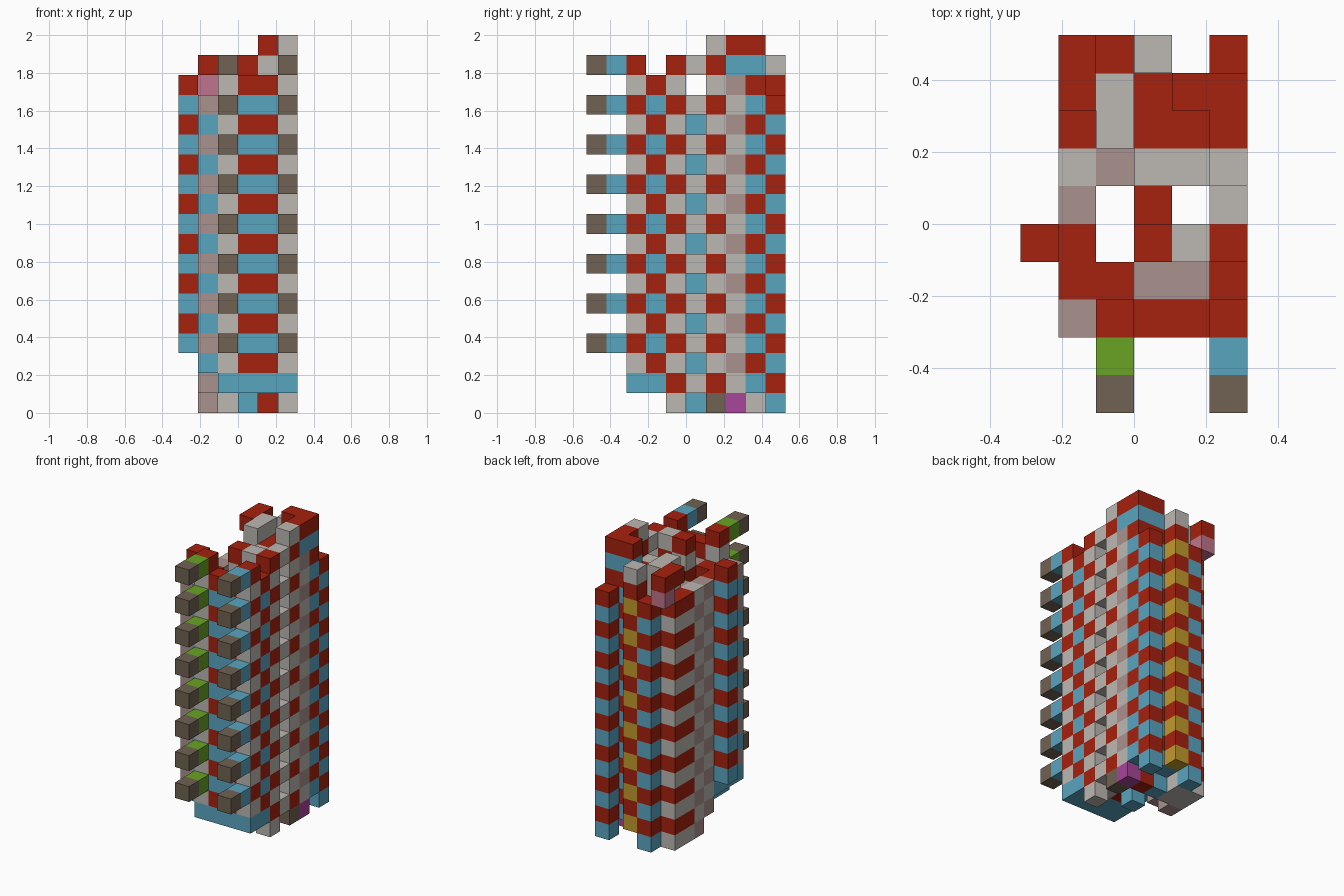
import bpy
import bmesh
from mathutils import Vector

if "Cube" in bpy.data.objects:
    bpy.data.objects.remove(bpy.data.objects["Cube"], do_unlink=True)

# Palette
PALETTE = {
    "red": "a6210e", "grey": "bcb8b3", "blue": "59a5c0",
    "brown": "706252", "mauve": "aa928e", "green": "68a322",
    "purple": "a8469b", "pink": "c0748c", "mustard": "c09a2c",
}


def linear(hex_code, at):
    v = int(hex_code[at:at + 2], 16) / 255
    return ((v + 0.055) / 1.055) ** 2.4


MATERIALS = {}
for title, code in PALETTE.items():
    m = bpy.data.materials.new(title)
    m.use_nodes = True
    rgba = tuple(linear(code, a) for a in (0, 2, 4)) + (1.0,)
    m.diffuse_color = rgba
    m.node_tree.nodes["Principled BSDF"].inputs["Base Color"].default_value = rgba
    MATERIALS[title] = m

CELL = 2 / 19
ORIGIN = Vector((-3, -5, 0))
blocks = {}   # grid cell -> (part name, colour)


def block(part, x, y, z, colour):
    blocks[(x, y, z)] = (part, colour)


def column(part, x, y, low, high, odd, even, step=1):
    """Stack of blocks whose colour alternates with the layer."""
    for z in range(low, high + 1, step):
        block(part, x, y, z, odd if z % 2 else even)


# Front pegs, on every second layer
for x, stem in ((2, "green"), (5, "blue")):
    column("front_peg_tips", x, 0, 3, 17, "brown", "brown", 2)
    column("front_peg_stems", x, 1, 3, 17, stem, stem, 2)

# Front wall
column("front_wall", 1, 2, 2, 15, "mauve", "blue")
column("front_wall", 2, 2, 2, 17, "red", "grey")
for x in (3, 4):
    column("front_wall", x, 2, 2, 16, "blue", "red")
    column("front_inner_wall", x, 3, 2, 15, "mauve", "red")
column("front_wall", 5, 2, 2, 17, "red", "grey")
column("front_inner_wall", 2, 3, 2, 15, "red", "grey")
for x in range(2, 6):
    for y in (2, 3):
        block("front_base", x, y, 1, "blue")

# Side wall on +x
column("left_wall", 5, 3, 2, 16, "blue", "red")
column("left_wall", 5, 4, 0, 17, "red", "grey")
column("left_wall_rungs", 5, 5, 1, 17, "grey", "grey", 2)
column("left_wall", 5, 6, 1, 18, "red", "grey")
column("left_wall", 5, 7, 1, 16, "grey", "mauve")
column("left_wall", 5, 8, 1, 16, "blue", "red")
column("back_left_post", 5, 9, 0, 15, "red", "blue")
block("left_foot", 5, 6, 0, "brown")
block("left_foot", 5, 7, 0, "purple")

# Raised corner on top of the +x wall
for y in (7, 8):
    block("top_corner", 5, y, 17, "blue")
    block("top_corner", 5, y, 18, "red")
block("top_corner", 4, 8, 18, "red")
block("top_corner", 4, 8, 17, "blue")

# Inner core
column("core", 3, 4, 1, 17, "red", "grey")
column("core", 4, 4, 1, 17, "grey", "red")
column("core", 3, 5, 0, 15, "red", "blue")
for x in (3, 4):
    column("core", x, 6, 1, 16, "red", "grey")
    column("core", x, 7, 1, 16, "blue", "red")
    column("core", x, 8, 1, 16, "blue", "red")
block("core", 4, 7, 0, "red")
block("core", 3, 7, 0, "blue")
column("core", 2, 6, 1, 15, "mauve", "grey")
for y in (7, 8):
    column("core", 2, y, 0, 17, "grey", "grey")

# Side wall on -x
for y in (3, 4):
    column("right_wall", 1, y, 2, 15, "red", "blue")
column("right_wall", 1, 5, 1, 15, "mauve", "grey")
column("right_wall", 1, 6, 0, 15, "grey", "mauve")
for y in (7, 8):
    column("right_wall", 1, y, 0, 15, "red", "grey")
column("right_outer_post", 0, 4, 3, 16, "blue", "red")

# Back wall
column("back_wall", 2, 9, 0, 15, "red", "blue")
column("back_wall", 3, 9, 1, 16, "mustard", "red")
block("back_wall", 3, 9, 17, "grey")

# Overhanging hook at the back
block("top_hook", 1, 8, 17, "red")
block("top_hook", 1, 9, 17, "red")
block("top_hook", 1, 9, 16, "pink")


def add_face(bm, cell, axis, side, slot):
    """One outer face of a block, wound to point outwards."""
    u, v = (axis + 1) % 3, (axis + 2) % 3
    corners = []
    for a, b in ((0, 0), (1, 0), (1, 1), (0, 1)):
        p = Vector(cell) + ORIGIN
        p[axis] += side
        p[u] += a
        p[v] += b
        corners.append(bm.verts.new(p * CELL))
    if not side:
        corners.reverse()
    bm.faces.new(corners).material_index = slot


# Build one object per part, keeping only the exposed faces
for part in dict.fromkeys(name for name, _ in blocks.values()):
    cells = {c: col for c, (name, col) in blocks.items() if name == part}
    colours = sorted(set(cells.values()))
    bm = bmesh.new()
    for cell, colour in cells.items():
        for axis in range(3):
            for side in (0, 1):
                beside = list(cell)
                beside[axis] += 1 if side else -1
                if tuple(beside) not in blocks:
                    add_face(bm, cell, axis, side, colours.index(colour))
    bmesh.ops.remove_doubles(bm, verts=bm.verts, dist=CELL / 100)
    mesh = bpy.data.meshes.new(part)
    bm.to_mesh(mesh)
    bm.free()
    for colour in colours:
        mesh.materials.append(MATERIALS[colour])
    bpy.context.collection.objects.link(bpy.data.objects.new(part, mesh))
